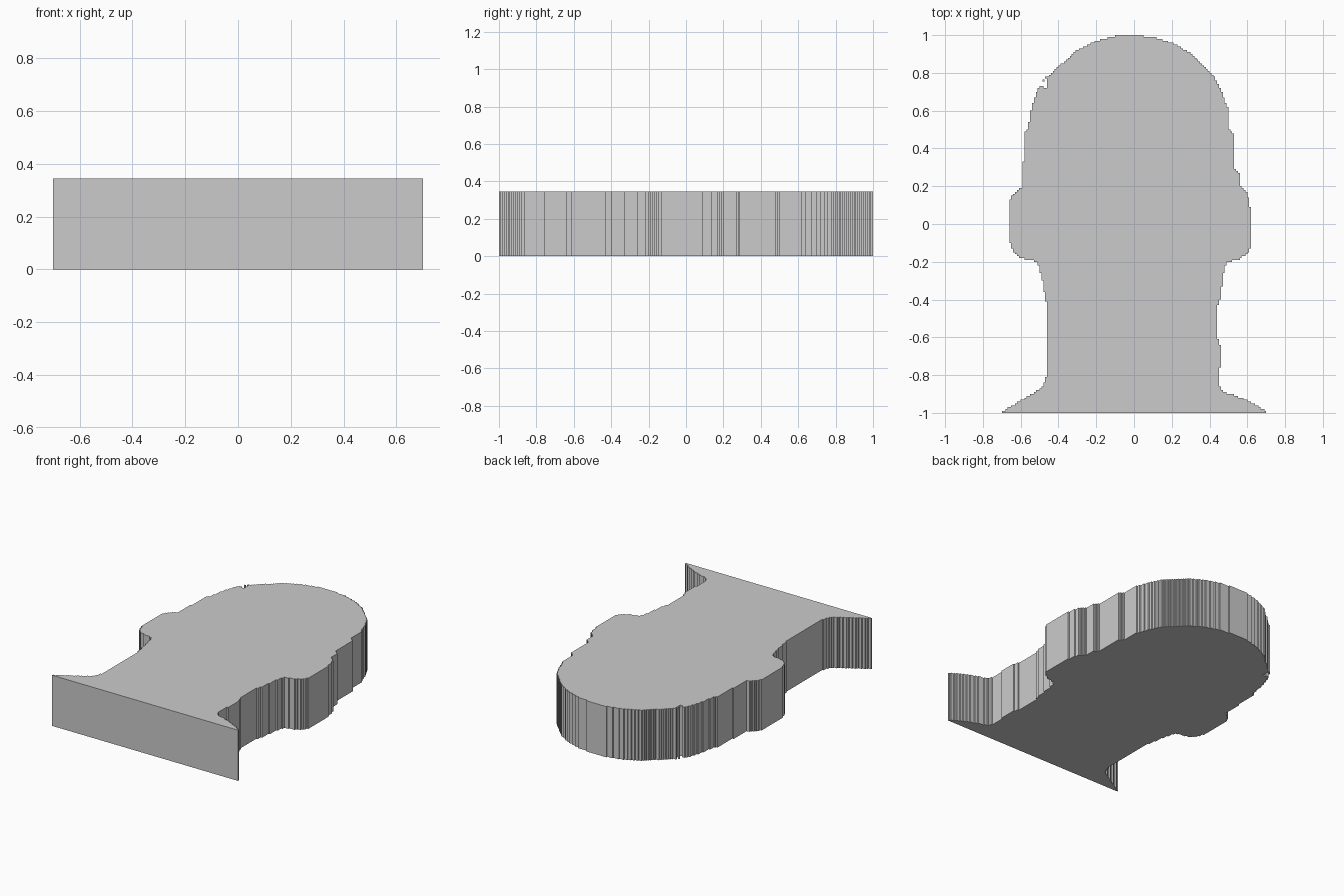
import bpy, bmesh

if "Cube" in bpy.data.objects:
    bpy.data.objects.remove(bpy.data.objects["Cube"])

HEIGHT = 0.345
STEP = 0.01   # the outline is stair-stepped like a traced bitmap

grey = bpy.data.materials.new("plain grey")
grey.diffuse_color = (0.6, 0.6, 0.6, 1)
grey.use_nodes = True
grey.node_tree.nodes["Principled BSDF"].inputs["Base Color"].default_value = grey.diffuse_color

# Right half of the outline, from the base corner up to the crown
RIGHT = [(.71, -1), (.66, -.965), (.60, -.935), (.53, -.905), (.475, -.89),
         (.455, -.86), (.445, -.82), (.455, -.76), (.455, -.64), (.445, -.61),
         (.445, -.43), (.46, -.38), (.47, -.28), (.49, -.20), (.55, -.19),
         (.60, -.16), (.625, -.11), (.625, .03), (.60, .17), (.565, .20),
         (.56, .26), (.53, .30), (.525, .48), (.50, .50), (.495, .62),
         (.455, .72), (.43, .77), (.37, .84), (.29, .91), (.20, .96),
         (.10, .99), (0, 1)]
# Left half, from the crown back down to the base corner
LEFT = [(-.10, .995), (-.20, .97), (-.30, .92), (-.38, .85), (-.43, .81),
        (-.46, .77), (-.46, .72), (-.50, .73), (-.53, .66), (-.545, .60),
        (-.56, .51), (-.575, .49), (-.58, .36), (-.59, .31), (-.585, .20),
        (-.64, .16), (-.655, .13), (-.655, -.10), (-.64, -.14), (-.60, -.18),
        (-.51, -.20), (-.485, -.30), (-.465, -.41), (-.465, -.66),
        (-.455, -.70), (-.455, -.79), (-.49, -.87), (-.55, -.905),
        (-.64, -.96), (-.71, -1)]


def stair_outline(points):
    """Walk the outline on a fine grid so that every edge runs along x or y."""
    cells = []
    for (x0, y0), (x1, y1) in zip(points, points[1:] + points[:1]):
        for k in range(200):
            t = k / 200
            c = (round((x0 + (x1 - x0) * t) / STEP), round((y0 + (y1 - y0) * t) / STEP))
            if cells and c == cells[-1]:
                continue
            if cells and c[0] != cells[-1][0] and c[1] != cells[-1][1]:
                cells.append((cells[-1][0], c[1]))
            cells.append(c)
    if cells[0] == cells[-1]:
        cells.pop()
    # keep only the corners
    corners = []
    for i, b in enumerate(cells):
        a, c = cells[i - 1], cells[(i + 1) % len(cells)]
        if (b[0] - a[0]) * (c[1] - b[1]) != (b[1] - a[1]) * (c[0] - b[0]):
            corners.append((b[0] * STEP, b[1] * STEP))
    return corners


def extrude_outline(name, outline):
    """Solid plate with the given outline, standing on z = 0."""
    bm = bmesh.new()
    face = bm.faces.new([bm.verts.new((x, y, 0)) for x, y in outline])
    res = bmesh.ops.extrude_face_region(bm, geom=[face], use_keep_orig=True)
    top = [g for g in res["geom"] if isinstance(g, bmesh.types.BMVert)]
    bmesh.ops.translate(bm, verts=top, vec=(0, 0, HEIGHT))
    bmesh.ops.recalc_face_normals(bm, faces=bm.faces)
    bmesh.ops.triangulate(bm, faces=[f for f in bm.faces if len(f.verts) > 4])
    mesh = bpy.data.meshes.new(name)
    bm.to_mesh(mesh)
    bm.free()
    mesh.materials.append(grey)
    obj = bpy.data.objects.new(name, mesh)
    bpy.context.collection.objects.link(obj)
    return obj


# Head and neck silhouette
extrude_outline("head_silhouette", stair_outline(RIGHT + LEFT))

# Loose specks beside the ragged notch
for i, (x, y) in enumerate([(-.485, .755), (-.47, .77)]):
    extrude_outline(f"edge_speck_{i + 1}",
                    [(x, y), (x + STEP, y), (x + STEP, y + STEP), (x, y + STEP)])
